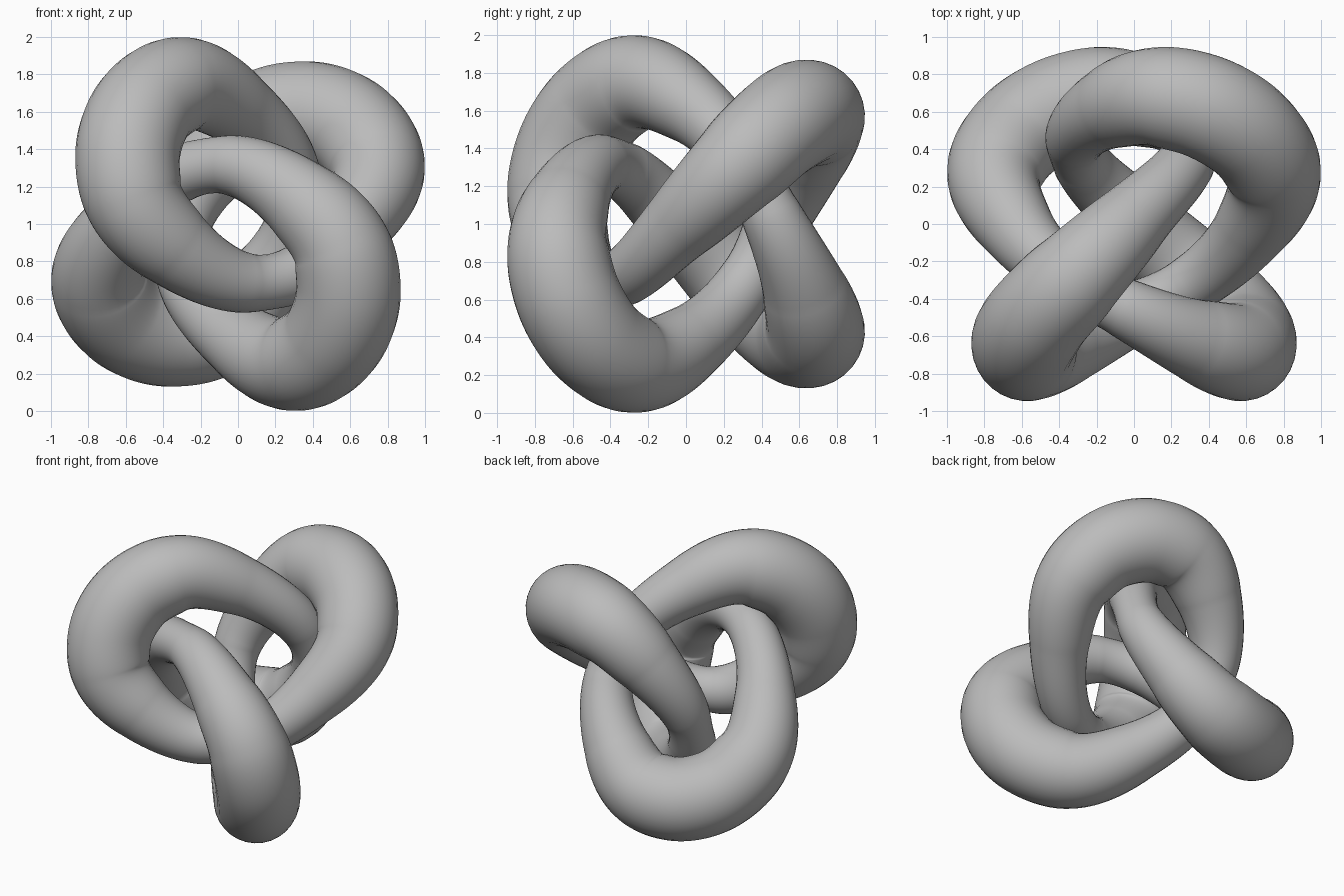
import bpy
from mathutils import Vector

cube = bpy.data.objects.get("Cube")
if cube:
    bpy.data.objects.remove(cube, do_unlink=True)

# One colour
grey = bpy.data.materials.new("soft_grey")
grey.use_nodes = True
colour = (0.5, 0.5, 0.5, 1)
grey.diffuse_color = colour
grey.node_tree.nodes["Principled BSDF"].inputs["Base Color"].default_value = colour

# One lobe of the knot: centre line point and tube radius
lobe = [
    (0.315, 0.45, 0.05, 0.16),
    (0.28, 0.33, 0.29, 0.155),
    (0.0, 0.03, 0.62, 0.20),
    (-0.30, -0.27, 0.745, 0.255),
    (-0.50, -0.48, 0.62, 0.275),
    (-0.59, -0.63, 0.37, 0.28),
    (-0.55, -0.68, 0.12, 0.265),
    (-0.33, -0.62, -0.13, 0.22),
]

# Four lobes: each is the last one turned a quarter about y and flipped front to back
points = []
for turn in range(4):
    points += lobe
    lobe = [(z, -y, -x, r) for x, y, z, r in lobe]

# Closed smooth path with a round section that swells on the lobes
curve = bpy.data.curves.new("knot_path", "CURVE")
curve.dimensions = "3D"
curve.bevel_depth = 1.0
curve.bevel_resolution = 14
curve.resolution_u = 16
spline = curve.splines.new("BEZIER")
spline.bezier_points.add(len(points) - 1)
spline.use_cyclic_u = True
spline.radius_interpolation = "CARDINAL"
count = len(points)
for i, (x, y, z, r) in enumerate(points):
    here = Vector((x, y, z + 1))
    before = Vector(points[i - 1][:3]) + Vector((0, 0, 1))
    after = Vector(points[(i + 1) % count][:3]) + Vector((0, 0, 1))
    a, b = (here - before).length, (after - here).length
    # Tangent of the parabola through three neighbouring points
    tangent = ((here - before) * (b / a) + (after - here) * (a / b)) / (a + b)
    knot = spline.bezier_points[i]
    knot.handle_left_type = knot.handle_right_type = "FREE"
    knot.co = here
    knot.handle_left = here - tangent * a / 3
    knot.handle_right = here + tangent * b / 3
    knot.radius = r

path = bpy.data.objects.new("knot_path", curve)
bpy.context.collection.objects.link(path)

# Turn the swept tube into a mesh and drop the path
mesh = bpy.data.meshes.new_from_object(
    path.evaluated_get(bpy.context.evaluated_depsgraph_get()))
bpy.data.objects.remove(path, do_unlink=True)
tube = bpy.data.objects.new("knot_tube", mesh)
bpy.context.collection.objects.link(tube)
mesh.materials.clear()
mesh.materials.append(grey)
mesh.shade_smooth()
